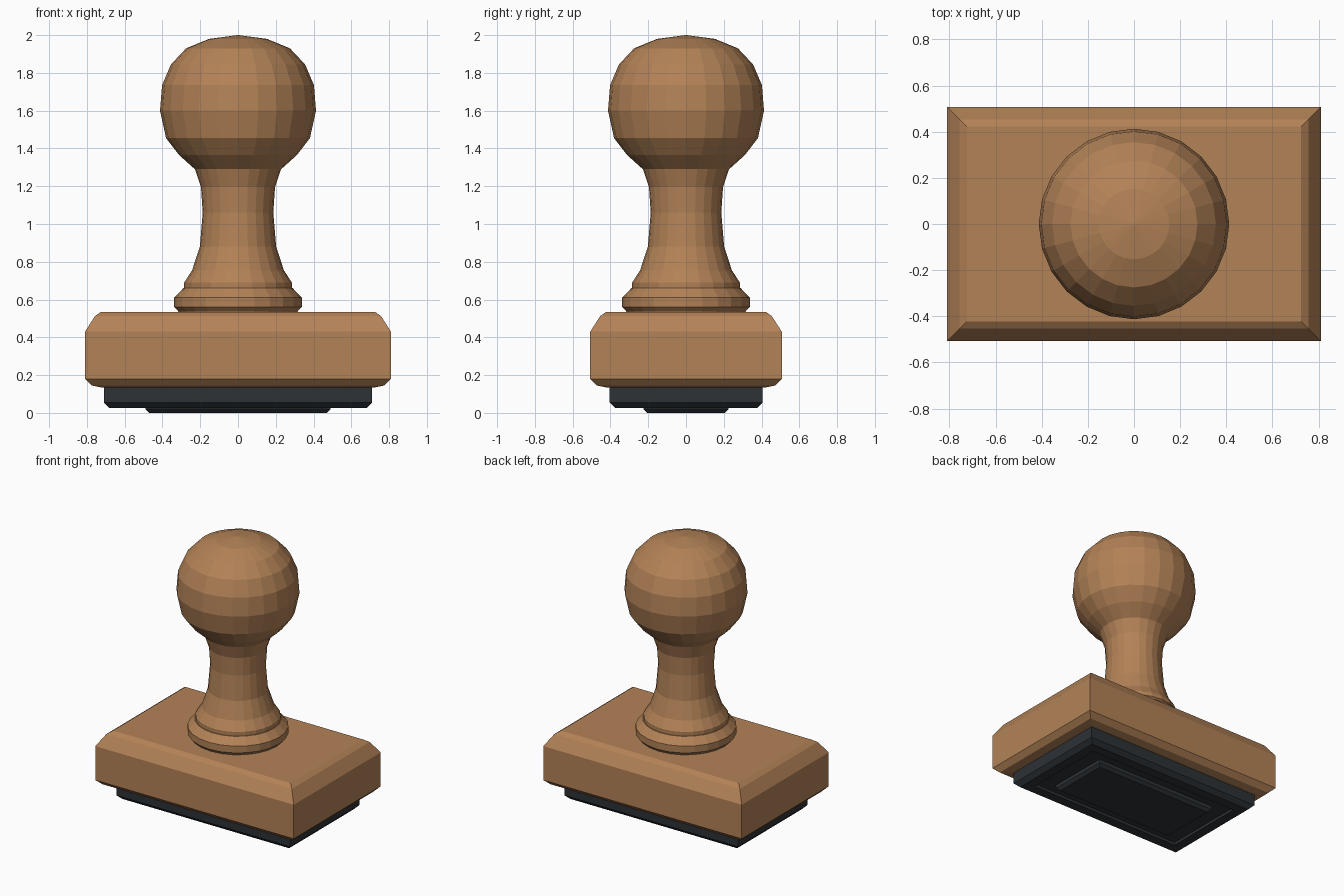
import bpy, bmesh
from math import cos, sin, tau

if "Cube" in bpy.data.objects:
    bpy.data.objects.remove(bpy.data.objects["Cube"])


def material(name, rgb):
    m = bpy.data.materials.new(name)
    m.diffuse_color = (*rgb, 1)
    m.use_nodes = True
    m.node_tree.nodes["Principled BSDF"].inputs["Base Color"].default_value = m.diffuse_color
    return m


def skin(name, rings, mat):
    """Bridge a stack of equal-length point rings and cap both ends."""
    bm = bmesh.new()
    loops = [[bm.verts.new(p) for p in ring] for ring in rings]
    n = len(loops[0])
    for a, b in zip(loops, loops[1:]):
        for i in range(n):
            j = (i + 1) % n
            bm.faces.new((a[i], a[j], b[j], b[i]))
    bm.faces.new(loops[0][::-1])
    bm.faces.new(loops[-1])
    bmesh.ops.remove_doubles(bm, verts=bm.verts, dist=1e-5)
    bmesh.ops.recalc_face_normals(bm, faces=bm.faces)
    mesh = bpy.data.meshes.new(name)
    bm.to_mesh(mesh)
    bm.free()
    mesh.materials.append(mat)
    obj = bpy.data.objects.new(name, mesh)
    bpy.context.collection.objects.link(obj)
    return obj


def slab(name, hx, hy, profile, mat):
    """Rectangular stack; profile is (inset, z)."""
    rings = [[(sx * (hx - d), sy * (hy - d), z)
              for sx, sy in ((-1, -1), (1, -1), (1, 1), (-1, 1))]
             for d, z in profile]
    return skin(name, rings, mat)


def turned(name, profile, mat, sides=24):
    """Lathe a (radius, z) profile around the z axis."""
    rings = [[(r * cos(tau * i / sides), r * sin(tau * i / sides), z)
              for i in range(sides)] for r, z in profile]
    return skin(name, rings, mat)


wood = material("wood", (0.45, 0.225, 0.095))
rubber = material("rubber", (0.026, 0.032, 0.037))

# Raised printing plate
slab("printing_plate", 0.49, 0.225,
     [(0.02, 0.0), (0.0, 0.02), (0.0, 0.06)], rubber)

# Rubber pad with a shallow recess inside its bottom rim
slab("rubber_pad", 0.71, 0.405,
     [(0.10, 0.045), (0.10, 0.025), (0.03, 0.025), (0.0, 0.055), (0.0, 0.145)], rubber)

# Wooden block with eased edges
slab("wooden_block", 0.81, 0.507,
     [(0.085, 0.135), (0.035, 0.145), (0.0, 0.18), (0.0, 0.43),
      (0.053, 0.513), (0.085, 0.535)], wood)

# Collar at the foot of the handle
turned("collar", [(0.31, 0.525), (0.318, 0.54), (0.338, 0.56), (0.338, 0.61),
                  (0.29, 0.66)], wood)

# Turned handle: flared neck and round knob
turned("handle", [(0.285, 0.65), (0.285, 0.69), (0.243, 0.755), (0.202, 0.88),
                  (0.187, 1.06), (0.196, 1.195), (0.228, 1.29), (0.312, 1.365),
                  (0.381, 1.455), (0.413, 1.60), (0.402, 1.735), (0.355, 1.845),
                  (0.275, 1.93), (0.153, 1.98), (0.0, 2.0)][:-1] + [(0.004, 2.0)], wood)
